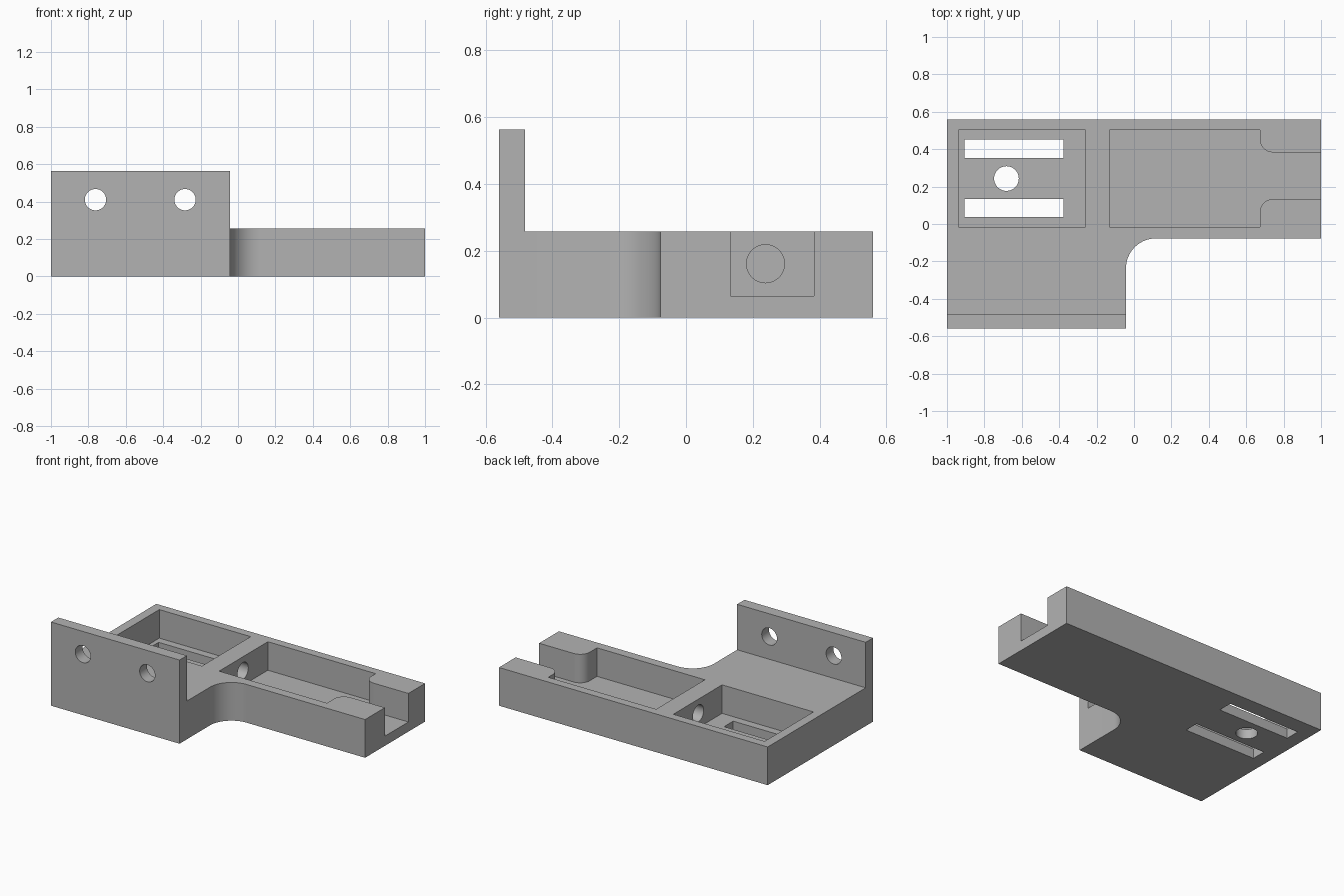
import bpy, bmesh, math
from mathutils import Matrix

cube = bpy.data.objects.get("Cube")
if cube:
    bpy.data.objects.remove(cube, do_unlink=True)

grey = bpy.data.materials.new("plain grey")
grey.use_nodes = True
COLOUR = (0.45, 0.45, 0.45, 1)
grey.diffuse_color = COLOUR
grey.node_tree.nodes["Principled BSDF"].inputs["Base Color"].default_value = COLOUR

TOP, FLOOR = 0.257, 0.065


def finish(name, bm):
    bmesh.ops.recalc_face_normals(bm, faces=bm.faces)
    mesh = bpy.data.meshes.new(name)
    bm.to_mesh(mesh)
    bm.free()
    mesh.materials.append(grey)
    obj = bpy.data.objects.new(name, mesh)
    bpy.context.collection.objects.link(obj)
    return obj


def prism(name, points, z0, z1):
    bm = bmesh.new()
    face = bm.faces.new([bm.verts.new((x, y, z0)) for x, y in points])
    ext = bmesh.ops.extrude_face_region(bm, geom=[face])
    verts = [v for v in ext["geom"] if isinstance(v, bmesh.types.BMVert)]
    bmesh.ops.translate(bm, vec=(0, 0, z1 - z0), verts=verts)
    return finish(name, bm)


def box(name, x0, x1, y0, y1, z0, z1):
    return prism(name, [(x0, y0), (x1, y0), (x1, y1), (x0, y1)], z0, z1)


def rod(name, centre, radius, length, axis):
    turn = {"x": Matrix.Rotation(math.pi / 2, 4, "Y"),
            "y": Matrix.Rotation(math.pi / 2, 4, "X"), "z": Matrix()}[axis]
    bm = bmesh.new()
    bmesh.ops.create_cone(bm, cap_ends=True, segments=48, radius1=radius, radius2=radius,
                          depth=length, matrix=Matrix.Translation(centre) @ turn)
    return finish(name, bm)


def arc(cx, cy, r, start, end, n=16):
    angles = [math.radians(start + (end - start) * i / n) for i in range(n + 1)]
    return [(cx + r * math.cos(a), cy + r * math.sin(a)) for a in angles]


def combine(target, tool, operation):
    mod = target.modifiers.new("cut", "BOOLEAN")
    mod.operation, mod.solver, mod.object = operation, "EXACT", tool
    bpy.context.view_layer.objects.active = target
    bpy.ops.object.modifier_apply(modifier=mod.name)
    bpy.data.objects.remove(tool, do_unlink=True)


# L-shaped base with a filleted inner corner
r = 0.16
outline = [(-1, -0.56), (-0.043, -0.56)]
outline += arc(-0.043 + r, -0.077 - r, r, 180, 90)
outline += [(1, -0.077), (1, 0.56), (-1, 0.56)]
bracket = prism("mounting_bracket", outline, 0, TOP)

# Upright front plate
combine(bracket, box("front_plate", -1, -0.043, -0.56, -0.482, 0, 0.563), "UNION")

# Square pocket, and long pocket opening through a rounded channel
pocket = [(-0.13, -0.015), (0.673, -0.015)]
pocket += arc(0.743, 0.063, 0.07, 180, 90)
pocket += [(1.1, 0.133), (1.1, 0.383)]
pocket += arc(0.743, 0.453, 0.07, 270, 180)
pocket += [(0.673, 0.503), (-0.13, 0.503)]
cutters = [
    box("square_pocket", -0.938, -0.258, -0.015, 0.503, FLOOR, 0.4),
    prism("long_pocket", pocket, FLOOR, 0.4),
    rod("divider_hole", (-0.194, 0.238, 0.161), 0.057, 0.3, "x"),
    rod("floor_hole", (-0.682, 0.243, 0.03), 0.066, 0.2, "z"),
]
# Slots through the pocket floor
for y in (0.038, 0.354):
    cutters.append(box("floor_slot", -0.907, -0.378, y, y + 0.097, -0.1, 0.15))
# Screw holes through the front plate
for x in (-0.762, -0.283):
    cutters.append(rod("screw_hole", (x, -0.52, 0.41), 0.057, 0.3, "y"))
for cutter in cutters:
    combine(bracket, cutter, "DIFFERENCE")

# Smooth the round walls, keep hard edges crisp
bpy.ops.object.select_all(action="DESELECT")
bracket.select_set(True)
bpy.context.view_layer.objects.active = bracket
bpy.ops.object.shade_smooth_by_angle(angle=math.radians(30))
